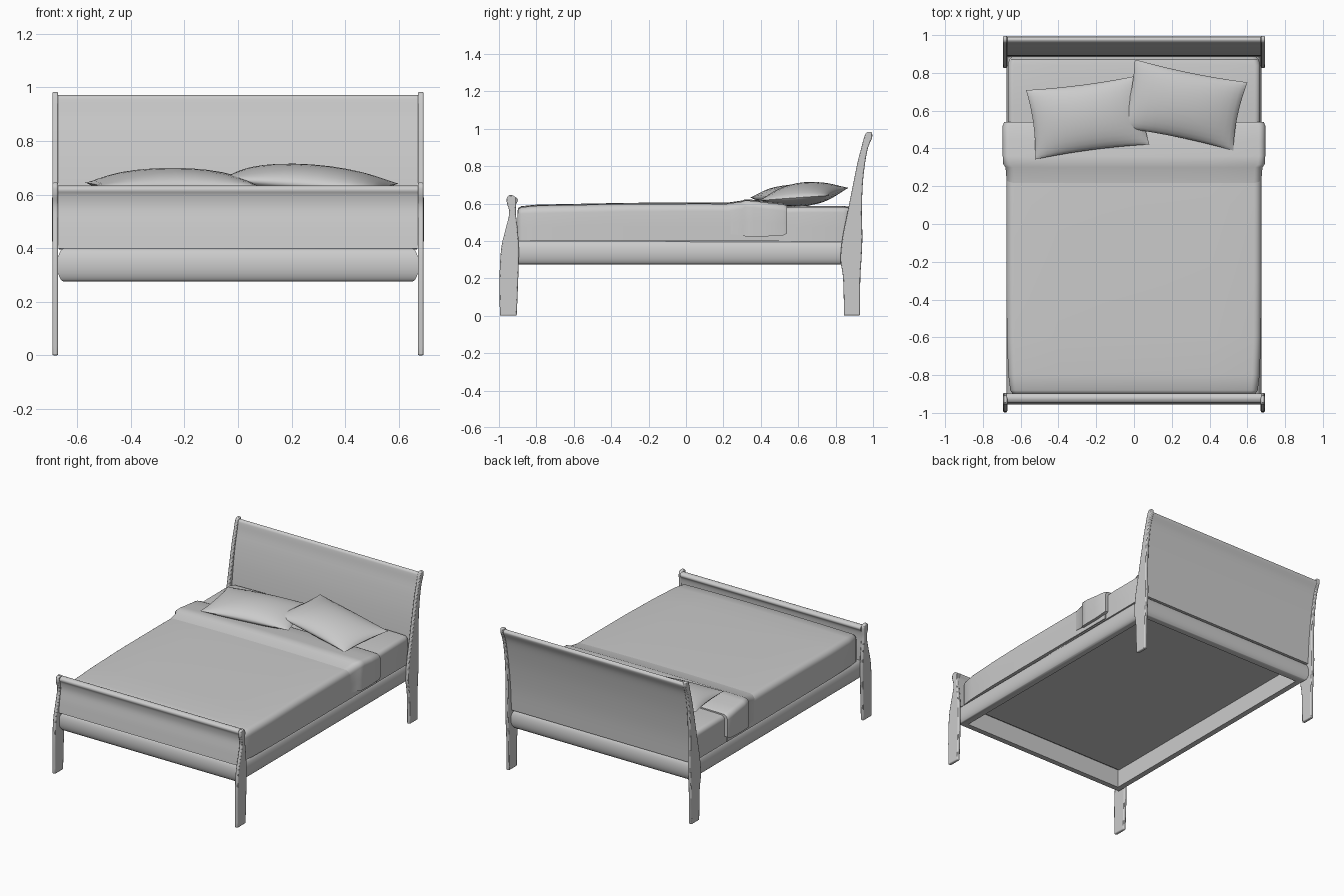
import bpy
import bmesh
from math import sin, cos, pi, radians
from mathutils import Matrix, Vector

if "Cube" in bpy.data.objects:
    bpy.data.objects.remove(bpy.data.objects["Cube"])

grey = bpy.data.materials.new("plain grey")
grey.use_nodes = True
grey.diffuse_color = (0.6, 0.6, 0.6, 1)
grey.node_tree.nodes["Principled BSDF"].inputs["Base Color"].default_value = (0.6, 0.6, 0.6, 1)


def finish(name, bm, angle=40, bevel=0):
    bmesh.ops.recalc_face_normals(bm, faces=bm.faces)
    mesh = bpy.data.meshes.new(name)
    bm.to_mesh(mesh)
    bm.free()
    mesh.materials.append(grey)
    ob = bpy.data.objects.new(name, mesh)
    bpy.context.collection.objects.link(ob)
    if bevel:
        mod = ob.modifiers.new("rounding", "BEVEL")
        mod.width = bevel
        mod.segments = 2
        mod.limit_method = "ANGLE"
        mod.angle_limit = radians(50)
    bpy.ops.object.select_all(action="DESELECT")
    bpy.context.view_layer.objects.active = ob
    ob.select_set(True)
    bpy.ops.object.shade_smooth_by_angle(angle=radians(angle))
    return ob


def smooth(rows, steps=4):
    """Catmull-Rom through the rows."""
    pts = [Vector(r) for r in rows]
    pts = [pts[0]] + pts + [pts[-1]]
    out = []
    for a, b, c, d in zip(pts, pts[1:], pts[2:], pts[3:]):
        for i in range(steps):
            t = i / steps
            out.append(b + (c - a) * t / 2 + (2 * a - 5 * b + 4 * c - d) * t * t / 2
                       + (3 * b - a - 3 * c + d) * t ** 3 / 2)
    return out + [pts[-1]]


def loft(name, rings, **kw):
    bm = bmesh.new()
    loops = [[bm.verts.new(p) for p in ring] for ring in rings]
    n = len(loops[0])
    for a, b in zip(loops, loops[1:]):
        for i in range(n):
            bm.faces.new((a[i], a[(i + 1) % n], b[(i + 1) % n], b[i]))
    bm.faces.new(loops[0])
    bm.faces.new(loops[-1])
    return finish(name, bm, **kw)


def slab(name, rows, x0, x1, **kw):
    """Board with a curved side outline; rows are (z, front y, back y)."""
    rows = smooth(rows)
    outline = [(r[1], r[0]) for r in rows] + [(r[2], r[0]) for r in reversed(rows)]
    return loft(name, [[(x, y, z) for y, z in outline] for x in (x0, x1)], **kw)


# Corner posts
foot_rows = [(0, -0.995, -0.905), (0.2, -0.997, -0.897), (0.36, -0.988, -0.894),
             (0.46, -0.965, -0.9), (0.55, -0.945, -0.91), (0.6, -0.957, -0.908),
             (0.63, -0.958, -0.91), (0.645, -0.945, -0.928)]
head_rows = [(0, 0.845, 0.93), (0.2, 0.84, 0.932), (0.3, 0.826, 0.938),
             (0.42, 0.837, 0.943), (0.55, 0.863, 0.94), (0.7, 0.893, 0.945),
             (0.82, 0.917, 0.958), (0.9, 0.938, 0.974), (0.95, 0.951, 0.994),
             (0.975, 0.961, 0.995), (0.983, 0.972, 0.988)]
for side, x in (("right", -0.682), ("left", 0.682)):
    slab(side + "_foot_post", foot_rows, x - 0.011, x + 0.011, bevel=0.006)
    slab(side + "_head_post", head_rows, x - 0.011, x + 0.011, bevel=0.006)

# Curved end boards
slab("footboard", [(0.4, -0.955, -0.91), (0.48, -0.945, -0.91), (0.55, -0.934, -0.912),
                   (0.595, -0.938, -0.908), (0.615, -0.946, -0.898),
                   (0.628, -0.942, -0.902), (0.635, -0.928, -0.916)], -0.675, 0.675)
slab("headboard", [(0.4, 0.885, 0.905), (0.55, 0.893, 0.913), (0.7, 0.91, 0.93),
                   (0.82, 0.931, 0.95), (0.9, 0.949, 0.968), (0.95, 0.958, 0.99),
                   (0.965, 0.963, 0.988), (0.972, 0.972, 0.98)], -0.675, 0.675)

# Base frame: one bulging rail section swept around the bed
bm = bmesh.new()
section = []
for i in range(13):
    a = pi * i / 12 - pi / 2
    section.append((-0.028 * (1 - cos(a)), 0.3375 + 0.0625 * sin(a)))
section += [(-0.06, 0.4), (-0.06, 0.275)]
corners = [(-1, -0.95, -1), (1, -0.95, -1), (1, 0.91, 1), (-1, 0.91, 1)]
loops = [[bm.verts.new((sx * (0.675 + d), y + sy * d, z)) for d, z in section]
         for sx, y, sy in corners]
for k in range(4):
    a, b = loops[k], loops[(k + 1) % 4]
    for i in range(len(section)):
        j = (i + 1) % len(section)
        bm.faces.new((a[i], a[j], b[j], b[i]))
finish("base_frame", bm)


def bedding(name, sections, **kw):
    """Soft block along y; sections are (y, half width, bottom z, top z, corner radius)."""
    rings = []
    for y, w, zb, zt, r in sections:
        half = [(w, zb), (w, (zb + zt - r) / 2)]
        half += [(w - r + r * cos(a), zt - r + r * sin(a))
                 for a in (pi / 2 * i / 6 for i in range(7))]
        half += [(w * 0.6, zt + 0.004), (w * 0.25, zt + 0.006)]
        rings.append([(x, y, z) for x, z in half]
                     + [(-x, y, z) for x, z in reversed(half)])
    return loft(name, rings, **kw)


# Mattress, blanket and folded-over sheet
bedding("mattress", [(-0.88, 0.63, 0.395, 0.55, 0.03), (0.3, 0.665, 0.395, 0.57, 0.03),
                     (0.6, 0.668, 0.395, 0.582, 0.03), (0.84, 0.668, 0.395, 0.582, 0.03),
                     (0.872, 0.66, 0.395, 0.576, 0.03), (0.887, 0.645, 0.395, 0.555, 0.03)])
bedding("blanket", [(-0.902, 0.635, 0.4, 0.55, 0.03), (-0.897, 0.645, 0.4, 0.57, 0.03),
                    (-0.88, 0.655, 0.4, 0.58, 0.035), (-0.8, 0.665, 0.4, 0.588, 0.04),
                    (-0.6, 0.673, 0.4, 0.592, 0.04), (-0.3, 0.675, 0.4, 0.598, 0.04),
                    (0.1, 0.675, 0.4, 0.599, 0.04), (0.4, 0.675, 0.4, 0.597, 0.04),
                    (0.52, 0.675, 0.4, 0.59, 0.04)], angle=60)
bedding("folded_sheet", [(0.2, 0.672, 0.44, 0.596, 0.04), (0.3, 0.68, 0.43, 0.61, 0.04),
                         (0.315, 0.692, 0.425, 0.616, 0.035), (0.36, 0.695, 0.425, 0.614, 0.035),
                         (0.44, 0.695, 0.425, 0.604, 0.035), (0.52, 0.695, 0.43, 0.596, 0.035),
                         (0.54, 0.688, 0.44, 0.588, 0.035)], angle=60)


def pillow(name, centre, turn, tilt, pitch):
    bm = bmesh.new()
    n = 14
    for side in (1, -1):
        grid = []
        for i in range(n + 1):
            u = -cos(pi * i / n)
            row = []
            for j in range(n + 1):
                v = -cos(pi * j / n)
                puff = max(0, (1 - u * u) * (1 - v * v)) ** 0.6
                x = 0.305 * u * (1 - 0.05 * (1 - v * v) * u * u)
                y = 0.185 * v * (1 - 0.06 * (1 - u * u) * v * v)
                row.append(bm.verts.new((x, y, side * puff * 0.062)))
            grid.append(row)
        for i in range(n):
            for j in range(n):
                bm.faces.new((grid[i][j], grid[i + 1][j], grid[i + 1][j + 1], grid[i][j + 1]))
    bmesh.ops.remove_doubles(bm, verts=bm.verts, dist=0.0005)
    ob = finish(name, bm, angle=60)
    ob.matrix_world = (Matrix.Translation(centre) @ Matrix.Rotation(radians(turn), 4, "Z")
                       @ Matrix.Rotation(radians(tilt), 4, "Y")
                       @ Matrix.Rotation(radians(pitch), 4, "X"))


pillow("right_pillow", (-0.245, 0.565, 0.638), 7.5, 0, 2)
pillow("left_pillow", (0.265, 0.63, 0.65), -11.5, 4, 4)
